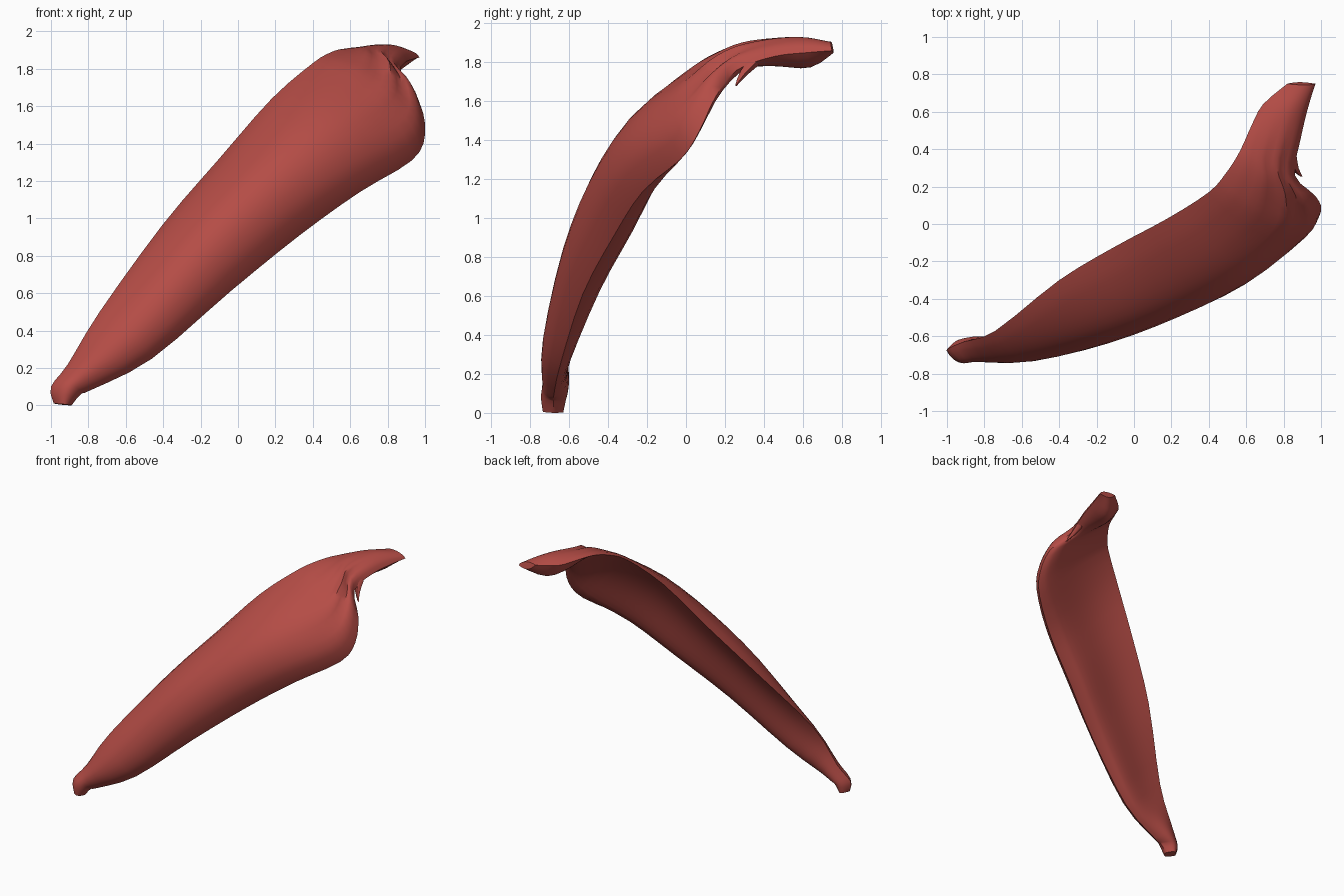
import bpy, bmesh, math
from mathutils import Vector

cube = bpy.data.objects.get("Cube")
if cube:
    bpy.data.objects.remove(cube, do_unlink=True)

red = bpy.data.materials.new("muscle_red")
red.use_nodes = True
red.diffuse_color = (0.46, 0.073, 0.061, 1)
red.node_tree.nodes["Principled BSDF"].inputs["Base Color"].default_value = red.diffuse_color


def spline(p, i, t):
    """Catmull-Rom point between stations i and i + 1."""
    a, b, c, d = (p[max(0, min(len(p) - 1, k))] for k in range(i - 1, i + 3))
    return b + ((c - a) * t + (2 * a - 5 * b + 4 * c - d) * t ** 2
                + (3 * b - a - 3 * c + d) * t ** 3) * 0.5


def loft(name, stations, across, steps, fold=0, fold_at=0):
    """Crescent sections between an upper and a lower edge, skinned lengthwise.
    Each station: upper point, lower point, (front bulge, back bulge, lower rim)."""
    columns = [[Vector(s[c]) for s in stations] for c in range(3)]
    rows = [tuple(spline(p, i, k / steps) for p in columns)
            for i in range(len(stations) - 1) for k in range(steps)]
    rows.append(tuple(p[-1] for p in columns))
    bm = bmesh.new()
    rings = []
    for r, (u, l, b) in enumerate(rows):
        before, after = rows[max(r - 1, 0)], rows[min(r + 1, len(rows) - 1)]
        axis = after[0] + after[1] - before[0] - before[1]
        normal = axis.cross(u - l).normalized()
        # folds are deepest beside the notch
        crease = fold * math.exp(-(r / steps - fold_at) ** 2 / 2)
        ring = []
        for k in range(2 * across):
            front = k <= across
            t = k / across if front else 2 - k / across
            s = max(0, math.sin(math.pi * t))
            if front:
                lean = max(0, math.sin(math.pi * t ** 1.25))
                h = b.x * lean ** 0.6 + crease * s * t * math.cos(7 * math.pi * t)
            else:
                h = b.y * s - b.z * s ** 0.5 * t ** 2
            ring.append(bm.verts.new(u.lerp(l, t) + normal * h))
        rings.append(ring)
    for a, b in zip(rings, rings[1:]):
        for k in range(len(a)):
            j = (k + 1) % len(a)
            bm.faces.new((a[k], a[j], b[j], b[k]))
    bm.faces.new(rings[0])
    bm.faces.new(rings[-1])
    bmesh.ops.recalc_face_normals(bm, faces=bm.faces)
    mesh = bpy.data.meshes.new(name)
    bm.to_mesh(mesh)
    bm.free()
    mesh.materials.append(red)
    obj = bpy.data.objects.new(name, mesh)
    bpy.context.collection.objects.link(obj)
    bpy.ops.object.select_all(action='DESELECT')
    obj.select_set(True)
    bpy.context.view_layer.objects.active = obj
    bpy.ops.object.shade_smooth_by_angle(angle=math.radians(50))


# Broad curved sheet, narrowing past the notch into the upper tendon lobe
loft("muscle_sheet", [
    ((-.985, -.68, .01), (-.89, -.68, .0), (.055, -.05, 0)),
    ((-1.0, -.67, .1), (-.84, -.68, .06), (.07, -.06, 0)),
    ((-.91, -.63, .22), (-.78, -.68, .085), (.08, -.05, .02)),
    ((-.74, -.57, .5), (-.46, -.645, .25), (.125, .0, .09)),
    ((-.4, -.3, .97), (-.04, -.53, .61), (.215, .03, .16)),
    ((-.1, -.12, 1.32), (.33, -.37, .91), (.255, .04, .18)),
    ((.18, .03, 1.64), (.65, -.22, 1.14), (.235, .04, .14)),
    ((.4, .17, 1.83), (.93, -.02, 1.31), (.185, .04, .06)),
    ((.49, .27, 1.885), (1.0, .07, 1.45), (.15, .03, .03)),
    ((.55, .36, 1.905), (.97, .15, 1.62), (.11, .0, .02)),
    ((.59, .44, 1.905), (.86, .26, 1.76), (.075, -.03, .02)),
    ((.63, .53, 1.9), (.89, .45, 1.83), (.065, -.08, .02)),
    ((.69, .64, 1.89), (.93, .62, 1.85), (.06, -.09, .02)),
    ((.82, .75, 1.9), (.97, .75, 1.86), (.025, -.03, 0)),
], 14, 3, 0.03, 8.8)

# Small torn spur hanging in the notch
loft("notch_spur", [
    ((.8, .35, 1.82), (.87, .36, 1.8), (.03, -.03, 0)),
    ((.84, .29, 1.75), (.88, .3, 1.74), (.02, -.02, 0)),
    ((.885, .26, 1.685), (.9, .255, 1.68), (.005, -.005, 0)),
], 4, 2)
